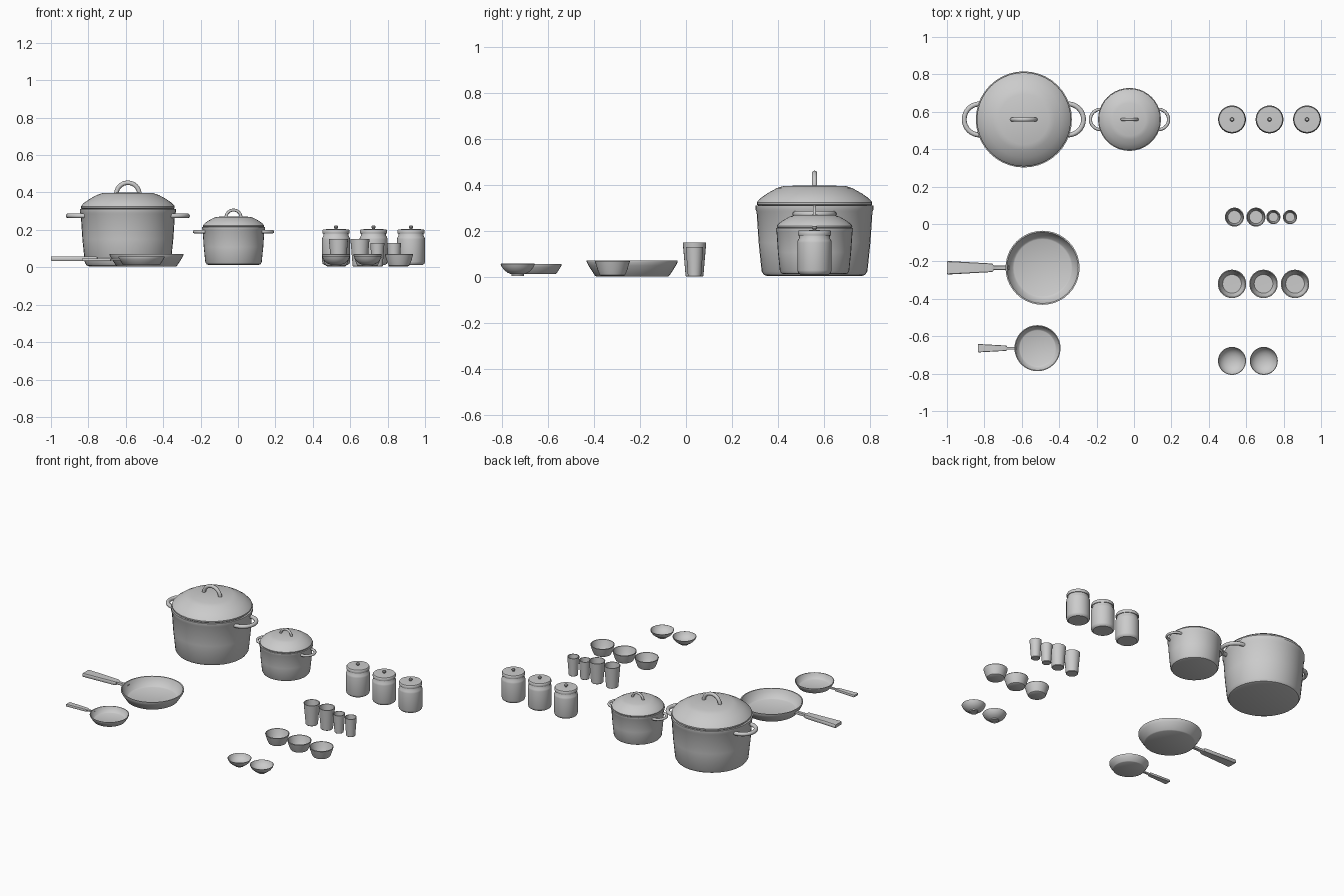
import bpy, bmesh
from math import sin, cos, pi, radians
from mathutils import Vector

if "Cube" in bpy.data.objects:
    bpy.data.objects.remove(bpy.data.objects["Cube"])


def finish(name, bm, loc, scale=1.0, angle=35):
    bmesh.ops.recalc_face_normals(bm, faces=bm.faces)
    me = bpy.data.meshes.new(name)
    bm.to_mesh(me)
    bm.free()
    me.shade_smooth()
    me.set_sharp_from_angle(angle=radians(angle))
    ob = bpy.data.objects.new(name, me)
    bpy.context.collection.objects.link(ob)
    ob.location = loc
    ob.scale = (scale,) * 3
    return ob


def lathe(name, profile, loc, scale=1.0, sides=32):
    """Revolve (radius, height) points about z; radius 0 becomes a pole."""
    bm = bmesh.new()
    rings = []
    for r, z in profile:
        n = 1 if r == 0 else sides
        rings.append([bm.verts.new((r * cos(2 * pi * i / sides), r * sin(2 * pi * i / sides), z))
                      for i in range(n)])
    for a, b in zip(rings, rings[1:]):
        for i in range(sides):
            j = (i + 1) % sides
            quad = [a[i % len(a)], a[j % len(a)], b[j % len(b)], b[i % len(b)]]
            bm.faces.new(list(dict.fromkeys(quad)))
    return finish(name, bm, loc, scale)


def arc(name, loc, scale, centre, u, v, major, minor, a0, a1, steps=16, sides=10):
    """Sweep a round section along an arc in the plane of u and v."""
    bm = bmesh.new()
    c, u, v = Vector(centre), Vector(u), Vector(v)
    w = u.cross(v)
    rings = []
    for i in range(steps + 1):
        t = radians(a0 + (a1 - a0) * i / steps)
        d = u * cos(t) + v * sin(t)
        rings.append([bm.verts.new(c + d * (major + minor * cos(2 * pi * k / sides))
                                   + w * minor * sin(2 * pi * k / sides)) for k in range(sides)])
    for a, b in zip(rings, rings[1:]):
        for k in range(sides):
            m = (k + 1) % sides
            bm.faces.new([a[k], a[m], b[m], b[k]])
    bm.faces.new(rings[0])
    bm.faces.new(rings[-1])
    return finish(name, bm, loc, scale, 50)


def pot(name, loc, s):
    lathe(name + "_body", [(0, .005), (.205, .005), (.22, .01), (.23, .025), (.243, .15), (.252, .285),
                           (.257, .295), (.257, .312), (.24, .312), (.22, .03), (0, .025)], loc, s, 40)
    lathe(name + "_lid", [(0, .305), (.238, .305), (.25, .316), (.251, .326), (.235, .344), (.205, .365),
                          (.165, .387), (.134, .397), (0, .4)], loc, s, 40)
    arc(name + "_lid_handle", loc, s, (0, 0, .39), (1, 0, 0), (0, 0, 1), .062, .012, -5, 185)
    for side, word in ((-1, "left"), (1, "right")):
        arc(f"{name}_{word}_handle", loc, s, (.236 * side, 0, .275), (side, 0, 0), (0, 1, 0),
            .083, .013, -95, 95)


def pan(name, loc, s):
    lathe(name + "_dish", [(0, .003), (.155, .003), (.162, .007), (.19, .05), (.198, .066), (.198, .072),
                           (.191, .072), (.183, .052), (.160, .018), (.152, .014), (0, .014)], loc, s, 40)
    # tapered grip that narrows to a neck: x, half width, half thickness
    bm = bmesh.new()
    rings = []
    for x, hw, ht in ((-.511, .034, .010), (-.505, .036, .012), (-.275, .023, .012),
                      (-.265, .021, .010), (-.262, .011, .008), (-.18, .012, .008)):
        rings.append([bm.verts.new((x, y * hw, .046 + z * ht))
                      for y, z in ((-1, -.6), (-.9, -1), (.9, -1), (1, -.6), (1, .6), (.9, 1), (-.9, 1), (-1, .6))])
    for a, b in zip(rings, rings[1:]):
        for k in range(8):
            bm.faces.new([a[k], a[(k + 1) % 8], b[(k + 1) % 8], b[k]])
    bm.faces.new(rings[0])
    bm.faces.new(rings[-1])
    finish(name + "_handle", bm, loc, s)


# lidded pots and frying pans
pot("large_pot", (-.589, .559, 0), 1)
pot("small_pot", (-.024, .559, .01), .655)
pan("large_pan", (-.489, -.234, 0), 1)
pan("small_pan", (-.516, -.664, .012), .622)

# storage canisters with knobbed lids
for i, x in enumerate((.524, .7246, .925)):
    loc = (x, .559, 0)
    lathe(f"canister_body_{i+1}", [(0, .012), (.062, .012), (.071, .019), (.0745, .03), (.0745, .15),
                                   (.073, .160), (.067, .169), (.066, .185), (0, .185)], loc)
    lathe(f"canister_lid_{i+1}", [(0, .181), (.071, .181), (.0725, .185), (.0725, .197), (.069, .203),
                                  (0, .205)], loc)
    lathe(f"canister_knob_{i+1}", [(0, .2), (.007, .2), (.007, .207), (.011, .212), (.011, .218),
                                   (.007, .223), (0, .224)], loc, 1, 16)

# drinking glasses, two tall and two short
for i, (x, r, h) in enumerate(((.537, .051, .15), (.652, .051, .15), (.745, .038, .131), (.834, .038, .131))):
    b = r * .76
    lathe(f"glass_{i+1}", [(0, .003), (b - .003, .003), (b, .006), (r, h), (r - .005, h),
                           (b - .004, .016), (0, .016)], (x, .037, 0), 1, 24)

# straight-sided bowls
for i, x in enumerate((.524, .6925, .861)):
    lathe(f"deep_bowl_{i+1}", [(0, .005), (.048, .005), (.055, .009), (.064, .03), (.076, .069), (.075, .072),
                               (.071, .071), (.060, .033), (.05, .014), (0, .013)], (x, -.32, 0))

# shallow rounded bowls on a foot
for i, x in enumerate((.524, .694)):
    lathe(f"round_bowl_{i+1}", [(0, .01), (.022, .01), (.022, .006), (.027, .006), (.028, .013), (.045, .020),
                                (.060, .032), (.070, .046), (.075, .058), (.072, .059), (.066, .046),
                                (.056, .034), (.042, .024), (.022, .017), (0, .015)], (x, -.732, 0))
